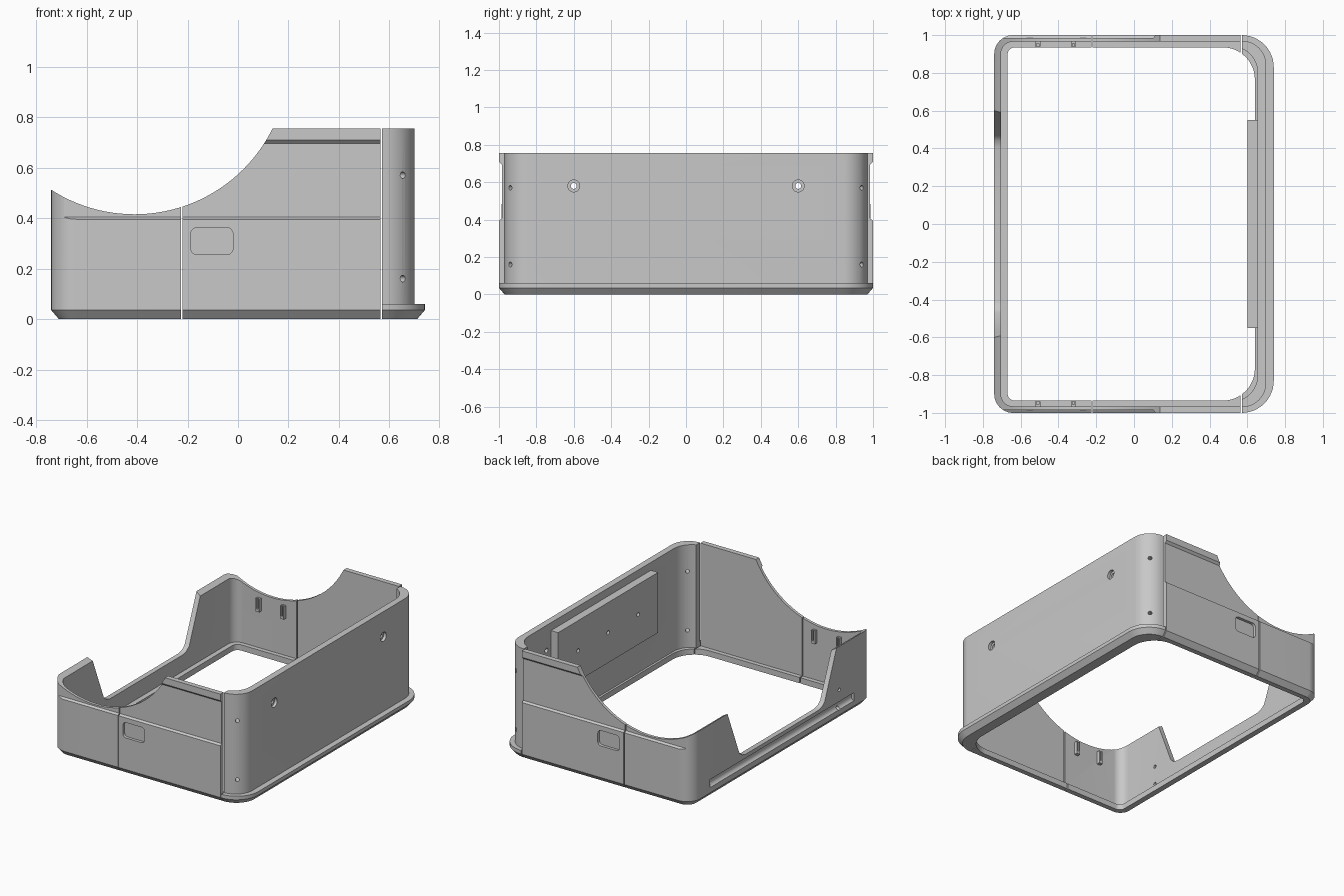
import bpy, bmesh, math
from mathutils import Matrix, Vector

cube = bpy.data.objects.get("Cube")
if cube:
    bpy.data.objects.remove(cube, do_unlink=True)

grey = bpy.data.materials.new("plain grey")
grey.use_nodes = True
GREY = (0.58, 0.58, 0.58, 1)
grey.diffuse_color = GREY
grey.node_tree.nodes["Principled BSDF"].inputs["Base Color"].default_value = GREY

SEG = 12


def add_object(name, bm):
    bmesh.ops.recalc_face_normals(bm, faces=bm.faces)
    mesh = bpy.data.meshes.new(name)
    bm.to_mesh(mesh)
    bm.free()
    mesh.materials.append(grey)
    obj = bpy.data.objects.new(name, mesh)
    bpy.context.collection.objects.link(obj)
    return obj


def outline(x0, x1, y, r0, r1):
    """Rounded rectangle with its own radius at each x end."""
    corners = [(x1 - r1, y - r1, r1, 0), (x0 + r0, y - r0, r0, 90),
               (x0 + r0, r0 - y, r0, 180), (x1 - r1, r1 - y, r1, 270)]
    pts = []
    for cx, cy, r, start in corners:
        for i in range(SEG + 1):
            a = math.radians(start + 90 * i / SEG)
            pts.append((cx + r * math.cos(a), cy + r * math.sin(a)))
    return pts


def ring(name, levels):
    """Closed wall: loops run up the outside and down the inside."""
    bm = bmesh.new()
    loops = [[bm.verts.new((x, y, z)) for x, y in outline(*shape)]
             for z, shape in levels]
    for k, low in enumerate(loops):
        high = loops[(k + 1) % len(loops)]
        for i in range(len(low)):
            j = (i + 1) % len(low)
            bm.faces.new((low[i], low[j], high[j], high[i]))
    return add_object(name, bm)


def box(name, x, y, z):
    bm = bmesh.new()
    size = [b - a for a, b in (x, y, z)]
    mid = [(a + b) / 2 for a, b in (x, y, z)]
    bmesh.ops.create_cube(bm, size=1, matrix=Matrix.Translation(mid) @ Matrix.Diagonal((*size, 1)))
    return add_object(name, bm)


def rod(name, centre, direction, radius, length, sides=24):
    bm = bmesh.new()
    turn = Vector(direction).to_track_quat('Z', 'Y').to_matrix().to_4x4()
    bmesh.ops.create_cone(bm, cap_ends=True, segments=sides, radius1=radius, radius2=radius,
                          depth=length, matrix=Matrix.Translation(centre) @ turn)
    return add_object(name, bm)


def prism(name, pts, axis, start, end):
    """Extrude a flat outline along x or y."""
    bm = bmesh.new()
    place = (lambda a, b: (start, a, b)) if axis == 'x' else (lambda a, b: (a, start, b))
    face = bm.faces.new([bm.verts.new(place(a, b)) for a, b in pts])
    out = bmesh.ops.extrude_face_region(bm, geom=[face])
    shift = Vector((end - start, 0, 0)) if axis == 'x' else Vector((0, end - start, 0))
    bmesh.ops.translate(bm, vec=shift, verts=[v for v in out["geom"] if isinstance(v, bmesh.types.BMVert)])
    return add_object(name, bm)


def rounded(a0, a1, b0, b1, r):
    """Rounded outline for the pockets."""
    ca, cb = (a0 + a1) / 2, (b0 + b1) / 2
    return [(ca + u, cb + v) for u, v in
            outline((a0 - a1) / 2, (a1 - a0) / 2, (b1 - b0) / 2, r, r)]


def carve(obj, cutters):
    for c in cutters:
        c.hide_render = True
        mod = obj.modifiers.new("cut", 'BOOLEAN')
        mod.operation, mod.solver, mod.object = 'DIFFERENCE', 'EXACT', c
    dg = bpy.context.evaluated_depsgraph_get()
    mesh = bpy.data.meshes.new_from_object(obj.evaluated_get(dg))
    obj.modifiers.clear()
    obj.data = mesh
    for c in cutters:
        bpy.data.objects.remove(c, do_unlink=True)


# Outlines of the two wall pieces, each nested inside the one before
full = (-0.74, 0.74, 1.0, 0.10, 0.17)
foot = (-0.71, 0.71, 0.97, 0.07, 0.14)
side_inner = (-0.705, 0.70, 0.965, 0.065, 0.12)
flange = (-0.67, 0.64, 0.935, 0.04, 0.17)
end_outer = (-0.70, 0.70, 0.97, 0.10, 0.13)
end_inner = (-0.655, 0.655, 0.94, 0.10, 0.14)
end_flange = (-0.64, 0.64, 0.935, 0.17, 0.17)

# Side walls with the scooped top and low end wall
side_walls = ring("side_walls", [(0, foot), (0.035, full), (0.755, full), (0.755, side_inner),
                                 (0.04, side_inner), (0.04, flange), (0, flange)])
cuts = [box("end_cut", (0.564, 1), (-2, 2), (-1, 2)),
        rod("scoop_cut", (-0.41, 0, 1.025), (0, 1, 0), 0.61, 3, 128),
        box("seam_cut", (-0.226, -0.219), (-2, 2), (-1, 2))]
half = [(0.64, 0.60), (0.595, 0.50), (0.575, 0.45), (0.47, 0.19), (0.44, 0.165), (0.40, 0.155)]
notch = half + [(-y, z) for y, z in reversed(half)]
cuts.append(prism("notch_cut", notch, 'x', -1, -0.55))
cuts.append(rod("groove_cut", (-0.75, 0, 0.10), (0, 1, 0), 0.03, 1.58))
for z in (0.08, 0.21):
    cuts.append(rod("pin_cut", (-0.72, -0.63, z), (1, 0, 0), 0.012, 0.2))
for s in (-1, 1):
    # Recessed band with sloped upper and lower edges
    band = [(s * 0.985, 0.405), (s * 1.1, 0.33), (s * 1.1, 0.81), (s * 0.985, 0.695)]
    cuts.append(prism("band_cut", band, 'x', -0.69, 0.7))
    cuts.append(prism("pocket_cut", rounded(-0.187, -0.02, 0.255, 0.362, 0.025), 'y', s * 0.98, s * 1.1))
carve(side_walls, cuts)

# Tall end wall standing on a projecting lip
end_wall = ring("end_wall", [(0, foot), (0.035, full), (0.06, full), (0.06, end_outer), (0.755, end_outer),
                             (0.755, end_inner), (0.04, end_inner), (0.04, end_flange), (0, end_flange)])
cuts = [box("side_cut", (-1, 0.571), (-2, 2), (-1, 2))]
for s in (-1, 1):
    cuts.append(rod("bolt_cut", (0.68, s * 0.6, 0.58), (1, 0, 0), 0.016, 0.3))
    cuts.append(rod("bolt_head_cut", (0.73, s * 0.6, 0.58), (1, 0, 0), 0.032, 0.1))
    for z in (0.16, 0.57):
        cuts.append(rod("corner_pin_cut", (0.645, s * 0.93, z), (0.64, s * 0.77, 0), 0.013, 0.2))
carve(end_wall, cuts)

# Thick backing plate inside the end wall
backing_plate = box("backing_plate", (0.60, 0.66), (-0.55, 0.55), (0.28, 0.70))
carve(backing_plate, [rod("plate_hole_cut", (0.60, y, 0.49), (1, 0, 0), 0.014, 0.08)
                      for y in (-0.33, 0.0, 0.33)])

# Small slotted clips inside the side walls
clips = []
for s, side in ((-1, "right"), (1, "left")):
    for n, x in enumerate((-0.51, -0.32)):
        clip = box(f"clip_{side}_{n + 1}", (x - 0.014, x + 0.014), sorted((s * 0.94, s * 0.97)), (0.30, 0.39))
        carve(clip, [box("clip_cut", (x - 0.006, x + 0.006), sorted((s * 0.93, s * 0.955)), (0.32, 0.41))])
        clips.append(clip)

bpy.ops.object.select_all(action='DESELECT')
for obj in (side_walls, end_wall, backing_plate, *clips):
    obj.select_set(True)
bpy.context.view_layer.objects.active = side_walls
bpy.ops.object.shade_smooth_by_angle(angle=math.radians(30))
